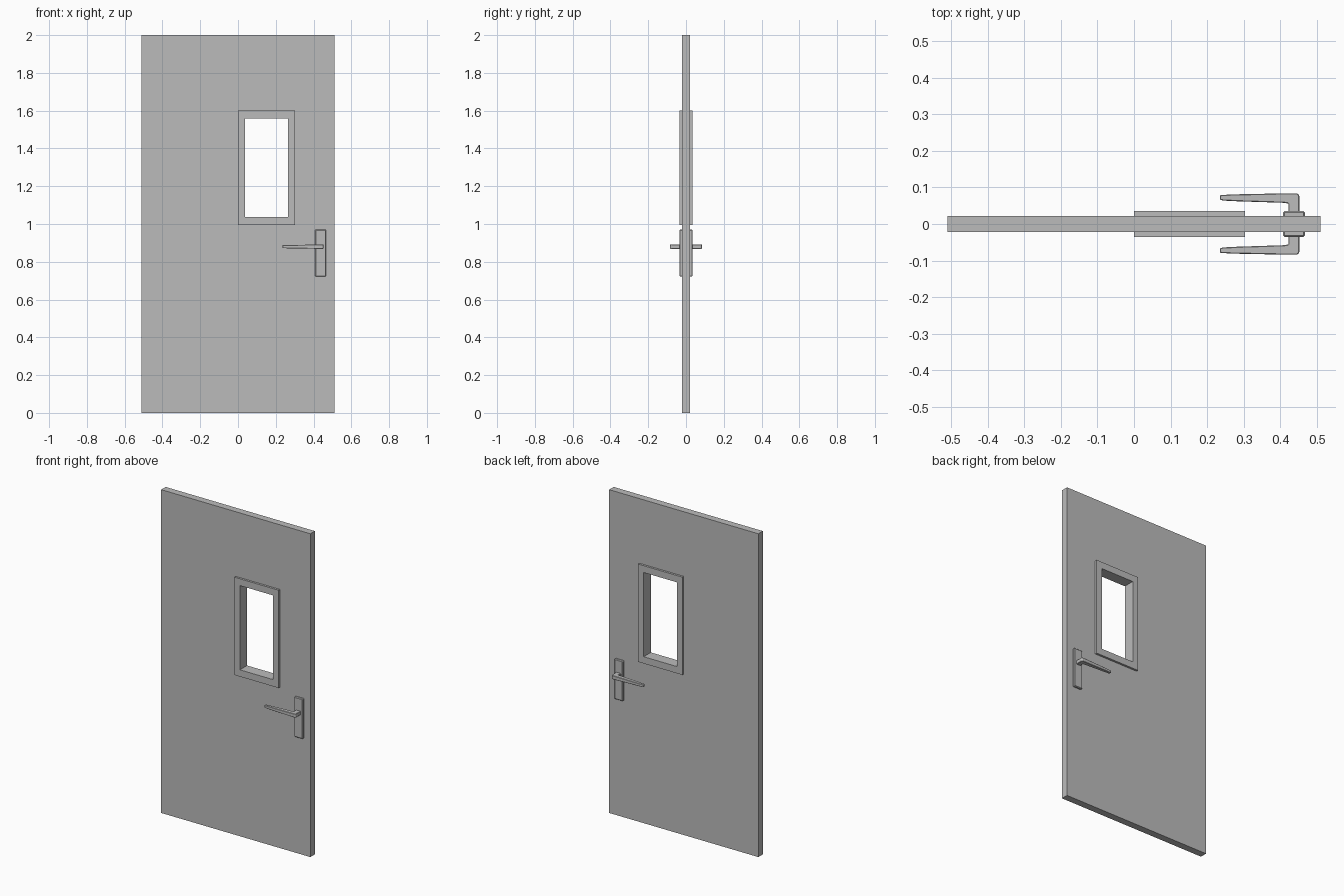
import bpy
import bmesh

cube = bpy.data.objects.get("Cube")
if cube:
    bpy.data.objects.remove(cube, do_unlink=True)

GREY = (0.5, 0.5, 0.5, 1.0)
grey = bpy.data.materials.new("plain_grey")
grey.use_nodes = True
grey.diffuse_color = GREY
grey.node_tree.nodes["Principled BSDF"].inputs["Base Color"].default_value = GREY


def finish(name, bm):
    bmesh.ops.recalc_face_normals(bm, faces=bm.faces)
    mesh = bpy.data.meshes.new(name)
    bm.to_mesh(mesh)
    bm.free()
    mesh.materials.append(grey)
    obj = bpy.data.objects.new(name, mesh)
    bpy.context.collection.objects.link(obj)
    return obj


def bevel(obj, width, segments=1):
    mod = obj.modifiers.new("edge_bevel", "BEVEL")
    mod.width = width
    mod.segments = segments


def rect(x0, x1, z0, z1):
    return [(x0, z0), (x1, z0), (x1, z1), (x0, z1)]


def slab_with_opening(name, outer, inner, half_depth):
    """Rectangular slab, centred on y = 0, with a rectangular hole through it."""
    bm = bmesh.new()
    loops = [[bm.verts.new((x, y, z)) for x, z in outline]
             for y, outline in ((-half_depth, outer), (half_depth, outer),
                                (half_depth, inner), (-half_depth, inner))]
    for a, b in zip(loops, loops[1:] + loops[:1]):
        for i in range(4):
            j = (i + 1) % 4
            bm.faces.new((a[i], a[j], b[j], b[i]))
    return finish(name, bm)


def plate(name, outline, y0, y1):
    bm = bmesh.new()
    near = bm.faces.new([bm.verts.new((x, y0, z)) for x, z in outline])
    moved = bmesh.ops.extrude_face_region(bm, geom=[near])["geom"]
    for v in moved:
        if isinstance(v, bmesh.types.BMVert):
            v.co.y = y1
    return finish(name, bm)


def lever(name, side):
    """L-shaped handle seen from above, thinner towards its free end."""
    outline = [(0.422, 0.03), (0.422, 0.056), (0.41, 0.058), (0.285, 0.062),
               (0.245, 0.064), (0.235, 0.066), (0.235, 0.079), (0.27, 0.081),
               (0.42, 0.084), (0.446, 0.084), (0.452, 0.079), (0.452, 0.03)]
    bm = bmesh.new()
    rings = []
    for sign in (-1, 1):
        rings.append([bm.verts.new((x, side * y,
                                    0.88 + sign * (0.008 + 0.018 * (x - 0.235))))
                      for x, y in outline])
        bm.faces.new(rings[-1])
    low, high = rings
    for i in range(len(outline)):
        j = (i + 1) % len(outline)
        bm.faces.new((low[i], low[j], high[j], high[i]))
    obj = finish(name, bm)
    bevel(obj, 0.002)
    return obj


# Door leaf and the window surround that lines its opening
slab_with_opening("door_leaf", rect(-0.51, 0.51, 0, 2),
                  rect(0.02, 0.283, 1.015, 1.58), 0.022)
slab_with_opening("window_frame", rect(0, 0.303, 0.995, 1.6),
                  rect(0.038, 0.265, 1.037, 1.558), 0.035)

# Backplate and lever on each face
for label, side in (("front", -1), ("back", 1)):
    backplate = plate(label + "_backplate", rect(0.408, 0.467, 0.722, 0.97),
                      side * 0.015, side * 0.035)
    bevel(backplate, 0.004)
    lever(label + "_lever", side)
